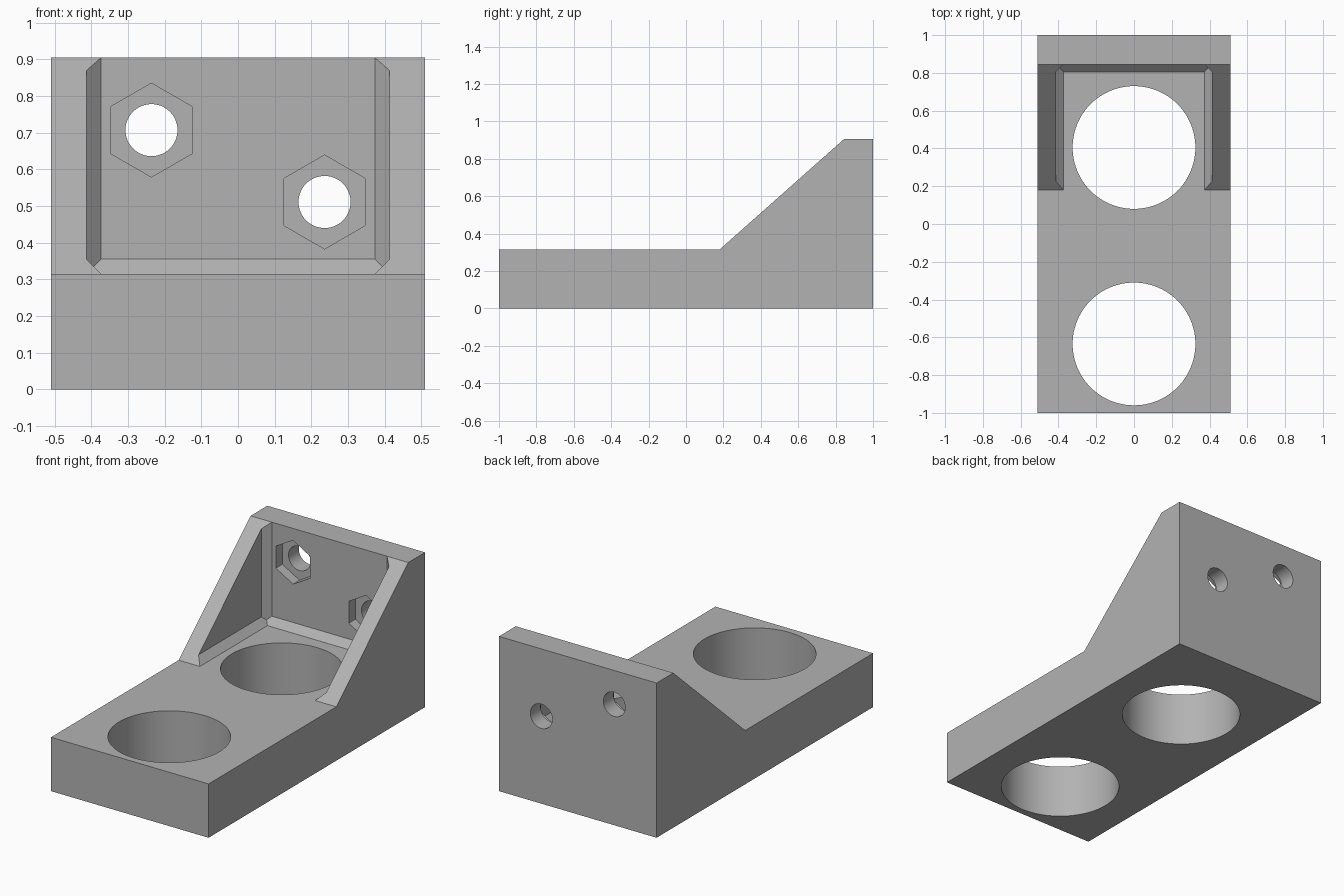
import bpy, bmesh, math
from mathutils import Matrix, Vector

cube = bpy.data.objects.get("Cube")
if cube:
    bpy.data.objects.remove(cube, do_unlink=True)

HALF_W, BASE_H, TOP_H = 0.51, 0.315, 0.905
FOOT_Y, WALL_Y = 0.18, 0.845        # slope start, inner face of upright plate
POCKET_X, CHAMFER = 0.413, 0.04

grey = bpy.data.materials.new("light grey")
grey.use_nodes = True
colour = (0.45, 0.45, 0.45, 1)
grey.diffuse_color = colour
grey.node_tree.nodes["Principled BSDF"].inputs["Base Color"].default_value = colour


def finish(name, bm):
    bmesh.ops.recalc_face_normals(bm, faces=bm.faces)
    mesh = bpy.data.meshes.new(name)
    bm.to_mesh(mesh)
    bm.free()
    mesh.materials.append(grey)
    obj = bpy.data.objects.new(name, mesh)
    bpy.context.collection.objects.link(obj)
    return obj


def prism(name, sides, radius, length, centre, rotation=Matrix()):
    bm = bmesh.new()
    bmesh.ops.create_cone(bm, cap_ends=True, segments=sides, radius1=radius,
                          radius2=radius, depth=length,
                          matrix=Matrix.Translation(centre) @ rotation)
    return finish(name, bm)


# Bracket body: side profile extruded across the width
bm = bmesh.new()
profile = [(-1, 0), (1, 0), (1, TOP_H), (WALL_Y, TOP_H), (FOOT_Y, BASE_H), (-1, BASE_H)]
face = bm.faces.new([bm.verts.new((-HALF_W, y, z)) for y, z in profile])
side = bmesh.ops.extrude_face_region(bm, geom=[face])
bmesh.ops.translate(bm, vec=(2 * HALF_W, 0, 0),
                    verts=[v for v in side["geom"] if isinstance(v, bmesh.types.BMVert)])
bracket = finish("bracket", bm)

# Pocket between the gussets, its inner corners chamfered
bm = bmesh.new()
front, top = -0.2, 1.2
bmesh.ops.create_cube(bm, size=1, matrix=Matrix.Translation(
    (0, (front + WALL_Y) / 2, (BASE_H + top) / 2)) @ Matrix.Diagonal(
    (2 * POCKET_X, WALL_Y - front, top - BASE_H, 1)))
corner = Vector((POCKET_X, WALL_Y, BASE_H))
chamfers = [((0, 1, -1), 1)] + [(n, s) for s in (-1, 1) for n in ((s, 1, 0), (s, 0, -1))]
for normal, s in chamfers:
    n = Vector(normal)
    point = Vector((s * corner.x, corner.y, corner.z)) - n * CHAMFER / 2
    cut = bmesh.ops.bisect_plane(bm, geom=bm.verts[:] + bm.edges[:] + bm.faces[:],
                                 plane_co=point, plane_no=n, clear_outer=True)
    edges = [e for e in cut["geom_cut"] if isinstance(e, bmesh.types.BMEdge)]
    bmesh.ops.holes_fill(bm, edges=edges, sides=0)
cutters = [finish("pocket_cutter", bm)]

# Two large vertical bores
for y in (-0.635, 0.405):
    cutters.append(prism("bore_cutter", 96, 0.325, 1, (0, y, 0.2)))

# Bolt holes through the upright, each with a hexagonal nut recess
along_y = Matrix.Rotation(math.radians(90), 4, 'X')
for x, z in ((-0.236, 0.707), (0.236, 0.511)):
    cutters.append(prism("nut_cutter", 6, 0.128, 0.2, (x, WALL_Y - 0.04, z), along_y))
    cutters.append(prism("bolt_cutter", 48, 0.071, 0.6, (x, 0.95, z), along_y))

for cutter in cutters:
    cutter.hide_render = True
    mod = bracket.modifiers.new(cutter.name, 'BOOLEAN')
    mod.operation, mod.solver, mod.object = 'DIFFERENCE', 'EXACT', cutter

# Apply the cuts, then discard the cutters
bpy.context.view_layer.update()
evaluated = bracket.evaluated_get(bpy.context.evaluated_depsgraph_get())
result = bpy.data.meshes.new_from_object(evaluated)
bracket.modifiers.clear()
bracket.data = result
result.materials.clear()
result.materials.append(grey)
for cutter in cutters:
    bpy.data.objects.remove(cutter, do_unlink=True)

bpy.ops.object.select_all(action='DESELECT')
bracket.select_set(True)
bpy.context.view_layer.objects.active = bracket
bpy.ops.object.shade_smooth_by_angle(angle=math.radians(30))
